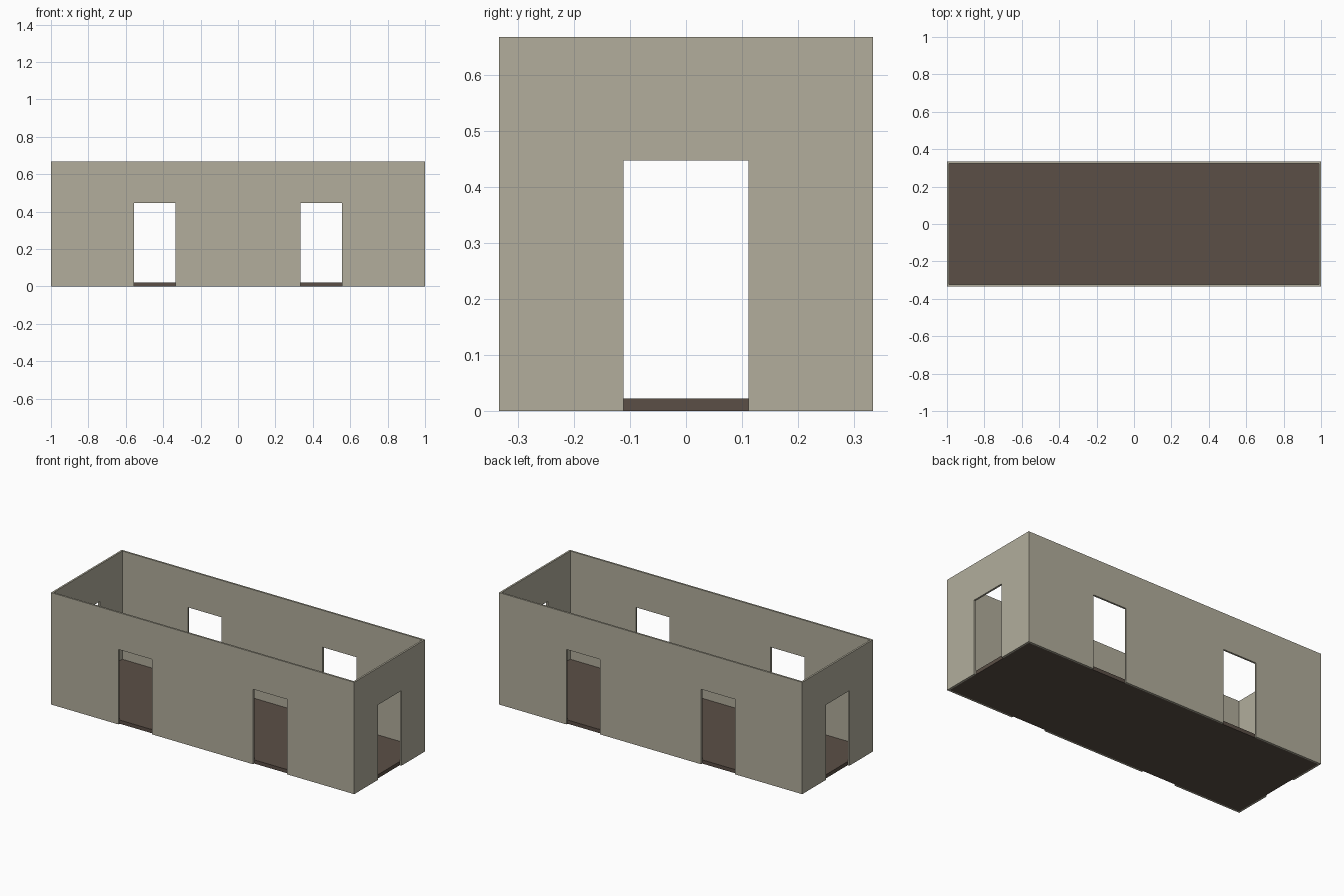
import bpy, bmesh

if "Cube" in bpy.data.objects:
    bpy.data.objects.remove(bpy.data.objects["Cube"])

L, W, H = 2.0, 0.667, 0.667      # outer size
T = 0.011                        # wall thickness
DOOR_W, DOOR_H, DOOR_X = 0.223, 0.447, 0.4445
FLOOR_H = 0.022


def material(name, rgb):
    lin = [((c / 255 + 0.055) / 1.055) ** 2.4 for c in rgb]
    m = bpy.data.materials.new(name)
    m.diffuse_color = (*lin, 1)
    m.use_nodes = True
    m.node_tree.nodes["Principled BSDF"].inputs["Base Color"].default_value = m.diffuse_color
    return m


beige = material("beige_wall", (178, 174, 156))
brown = material("brown_floor", (91, 79, 70))


def make_object(name, bm, mat):
    bmesh.ops.recalc_face_normals(bm, faces=bm.faces)
    me = bpy.data.meshes.new(name)
    bm.to_mesh(me)
    bm.free()
    me.materials.append(mat)
    ob = bpy.data.objects.new(name, me)
    bpy.context.collection.objects.link(ob)


def wall(name, half, doors, place):
    """Extrude a wall outline with door notches; place maps (along, depth, z) to xyz."""
    outline = [(-half, 0)]
    for c in doors:
        a, b = c - DOOR_W / 2, c + DOOR_W / 2
        outline += [(a, 0), (a, DOOR_H), (b, DOOR_H), (b, 0)]
    outline += [(half, 0), (half, H), (-half, H)]
    bm = bmesh.new()
    face = bm.faces.new([bm.verts.new(place(u, 0, z)) for u, z in outline])
    ext = bmesh.ops.extrude_face_region(bm, geom=[face])
    move = [b - a for a, b in zip(place(0, 0, 0), place(0, T, 0))]
    verts = [g for g in ext["geom"] if isinstance(g, bmesh.types.BMVert)]
    bmesh.ops.translate(bm, vec=move, verts=verts)
    make_object(name, bm, beige)


# Long walls with two doorways, end walls with one
for s, long_name, end_name in ((-1, "front_wall", "left_wall"), (1, "back_wall", "right_wall")):
    wall(long_name, L / 2, (-DOOR_X, DOOR_X), lambda u, d, z: (u, s * (W / 2 - d), z))
    wall(end_name, W / 2 - T, (0,), lambda u, d, z: (s * (L / 2 - d), u, z))

# Floor slab between the walls
bm = bmesh.new()
bmesh.ops.create_cube(bm, size=1)
bmesh.ops.scale(bm, vec=(L - 2 * T, W - 2 * T, FLOOR_H), verts=bm.verts)
bmesh.ops.translate(bm, vec=(0, 0, FLOOR_H / 2), verts=bm.verts)
make_object("floor", bm, brown)
